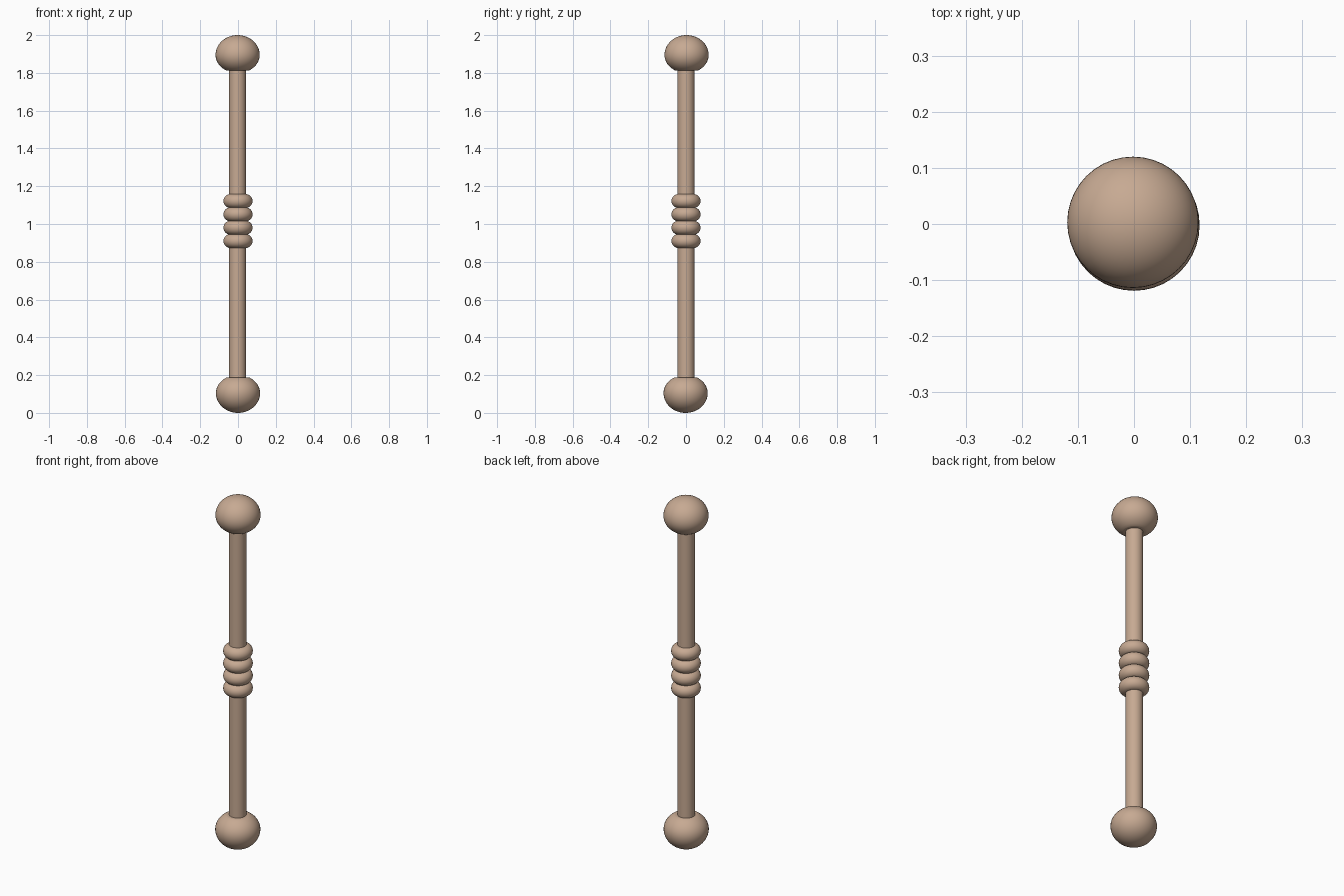
import bpy, bmesh, math

if "Cube" in bpy.data.objects:
    bpy.data.objects.remove(bpy.data.objects["Cube"])

wood = bpy.data.materials.new("light tan")
wood.diffuse_color = (0.57, 0.40, 0.29, 1)
wood.use_nodes = True
wood.node_tree.nodes["Principled BSDF"].inputs["Base Color"].default_value = wood.diffuse_color


def lathe(name, profile, x=0.0, y=0.0, sides=40):
    """Spin an (r, z) profile about the vertical axis."""
    bm = bmesh.new()
    rings = []
    for r, z in profile:
        if r < 1e-5:
            rings.append([bm.verts.new((x, y, z))])
        else:
            rings.append([bm.verts.new((x + r * math.cos(2 * math.pi * i / sides),
                                        y + r * math.sin(2 * math.pi * i / sides), z))
                          for i in range(sides)])
    for a, b in zip(rings, rings[1:]):
        for i in range(sides):
            j = (i + 1) % sides
            quad = [a[i % len(a)], a[j % len(a)], b[j % len(b)], b[i % len(b)]]
            bm.faces.new(list(dict.fromkeys(quad)))
    bmesh.ops.recalc_face_normals(bm, faces=bm.faces)
    me = bpy.data.meshes.new(name)
    bm.to_mesh(me)
    bm.free()
    me.materials.append(wood)
    ob = bpy.data.objects.new(name, me)
    bpy.context.collection.objects.link(ob)
    bpy.ops.object.select_all(action='DESELECT')
    ob.select_set(True)
    bpy.context.view_layer.objects.active = ob
    bpy.ops.object.shade_smooth_by_angle(angle=math.radians(40))
    return ob


# Shaft, ends buried in the knobs
lathe("shaft", [(0, 0.12), (0.045, 0.12), (0.045, 1.88), (0, 1.88)], -0.002)

# Mushroom knobs: tall dome outside, flatter face toward the shaft
dome = [(0.117 * math.cos(t), 0.105 * math.sin(t))
        for t in (math.pi / 2 * (1 - i / 14) for i in range(15))]
under = [(0.117 * math.cos(t), -0.096 * math.sin(t))
         for t in (math.radians(58) * i / 8 for i in range(1, 9))]
knob = dome + under + [(0.055, -0.083), (0.0, -0.079)]
lathe("top_knob", [(r, 1.895 + z) for r, z in knob], -0.002, 0.003)
lathe("bottom_knob", [(r, 0.105 - z) for r, z in knob], 0.0, -0.002)

# Four rounded grip rings
for k in range(4):
    zc = 0.91 + 0.0705 * k
    bead = [(0.04 + 0.037 * math.cos(t), zc + 0.037 * math.sin(t))
            for t in (-math.pi / 2 + math.pi * i / 14 for i in range(15))]
    lathe("grip_ring_%d" % (k + 1), bead)
